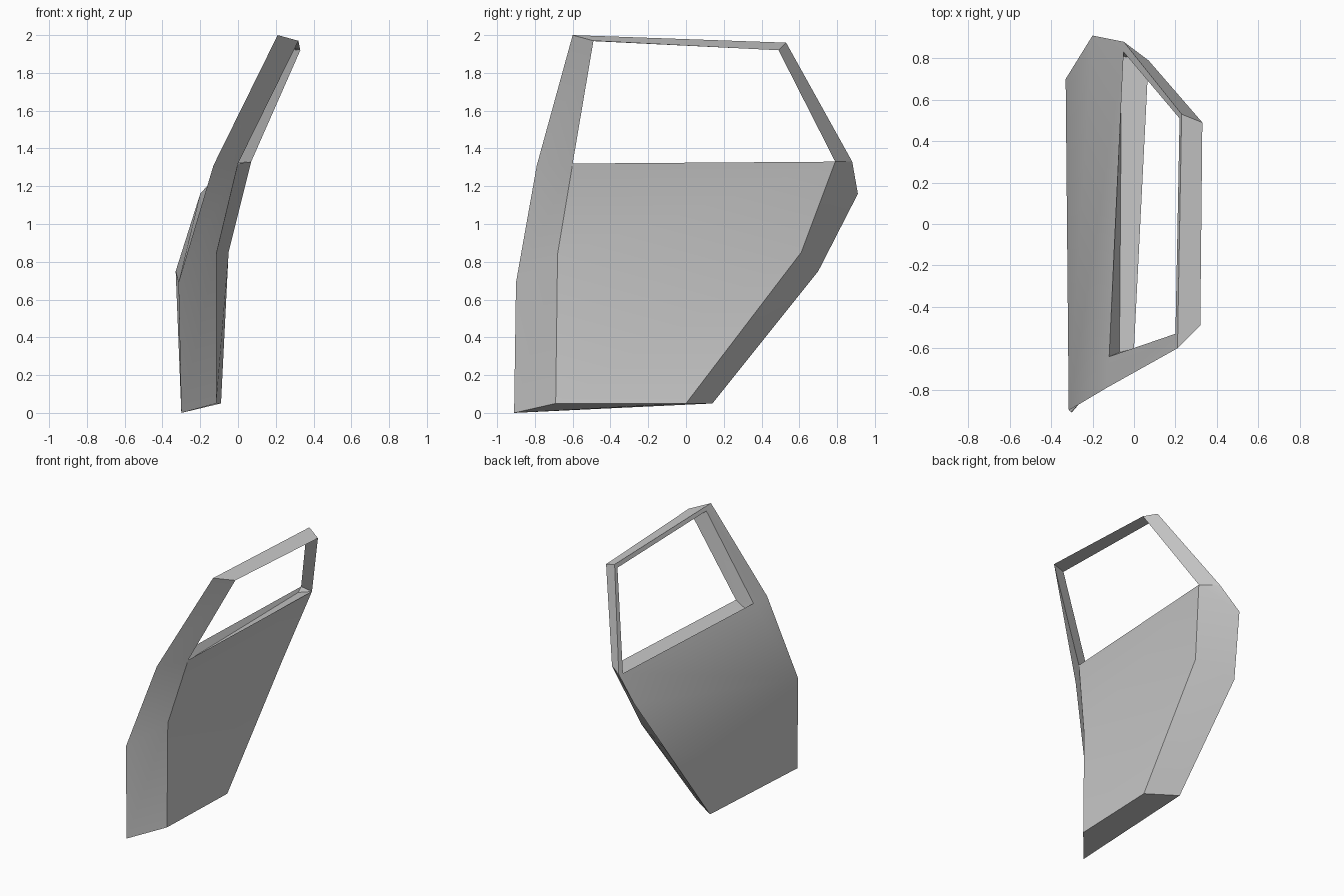
import bpy, bmesh, math

cube = bpy.data.objects.get("Cube")
if cube:
    bpy.data.objects.remove(cube, do_unlink=True)

# Single paint colour
paint = bpy.data.materials.new("light_grey_paint")
paint.use_nodes = True
grey = (0.6, 0.6, 0.6, 1)
paint.diffuse_color = grey
paint.node_tree.nodes["Principled BSDF"].inputs["Base Color"].default_value = grey

# Profiles of the door: front edge and rear edge, each running bottom to top
profiles = {
    "outer_front": [(-.30, -.91, 0), (-.315, -.90, .69), (-.13, -.79, 1.31), (.21, -.60, 2)],
    "outer_rear": [(-.30, .14, .05), (-.33, .70, .75), (-.20, .91, 1.16),
                   (-.05, .88, 1.33), (.23, .53, 1.96)],
    "inner_front": [(-.115, -.69, .05), (-.115, -.68, .84), (0, -.60, 1.32), (.32, -.49, 1.97)],
    "inner_rear": [(-.09, 0, .05), (-.05, .61, .85), (.07, .79, 1.33), (.33, .49, 1.92)],
    "hole_front": [(-.12, -.64, 1.31), (.20, -.53, 1.97)],
    "hole_rear": [(-.05, .83, 1.32), (.22, .51, 1.93)],
    "groove": [(-.07, -.62, 1.26), (-.06, .81, 1.28)],
}

bm = bmesh.new()
p = {name: [bm.verts.new(co) for co in pts] for name, pts in profiles.items()}
of, orr = p["outer_front"], p["outer_rear"]
inf, inr = p["inner_front"], p["inner_rear"]
hf, hr, groove = p["hole_front"], p["hole_rear"], p["groove"]


def face(*verts):
    return bm.faces.new(verts)


def strip(a, b):
    """Join two equally long edges with quads."""
    for i in range(len(a) - 1):
        face(a[i], a[i + 1], b[i + 1], b[i])


# Outer skin below the window
face(of[0], orr[0], orr[1], of[1])
face(of[1], orr[1], orr[2])
face(of[1], orr[2], hr[0], hf[0])
face(orr[2], orr[3], hr[0])
face(of[1], hf[0], of[2])

# Outer window surround
strip(of[2:], hf)
strip(orr[3:], hr)
face(of[3], orr[4], hr[1], hf[1])

# Inner panel
strip(inf[:3], inr[:3])

# Slanted returns around the door edge
strip(of, inf)
strip(orr[:2], inr[:2])
face(orr[1], orr[2], inr[2], inr[1])
face(orr[2], orr[3], inr[2])
strip(orr[3:], inr[2:])
face(of[0], orr[0], inr[0], inf[0])
face(of[3], orr[4], inr[3], inf[3])

# Window reveal and the sunken glass channel in the sill
strip(hf, inf[2:])
strip(hr, inr[2:])
face(hf[1], hr[1], inr[3], inf[3])
strip([hf[0], hr[0]], groove)
strip(groove, [inf[2], inr[2]])
face(hf[0], groove[0], inf[2])
face(hr[0], groove[1], inr[2])

bmesh.ops.recalc_face_normals(bm, faces=bm.faces)
mesh = bpy.data.meshes.new("door_shell")
bm.to_mesh(mesh)
bm.free()
mesh.materials.append(paint)
door = bpy.data.objects.new("door_shell", mesh)
bpy.context.collection.objects.link(door)

# Soft shading over shallow bends, crisp edges elsewhere
bpy.ops.object.select_all(action="DESELECT")
door.select_set(True)
bpy.context.view_layer.objects.active = door
bpy.ops.object.shade_smooth_by_angle(angle=math.radians(30))
